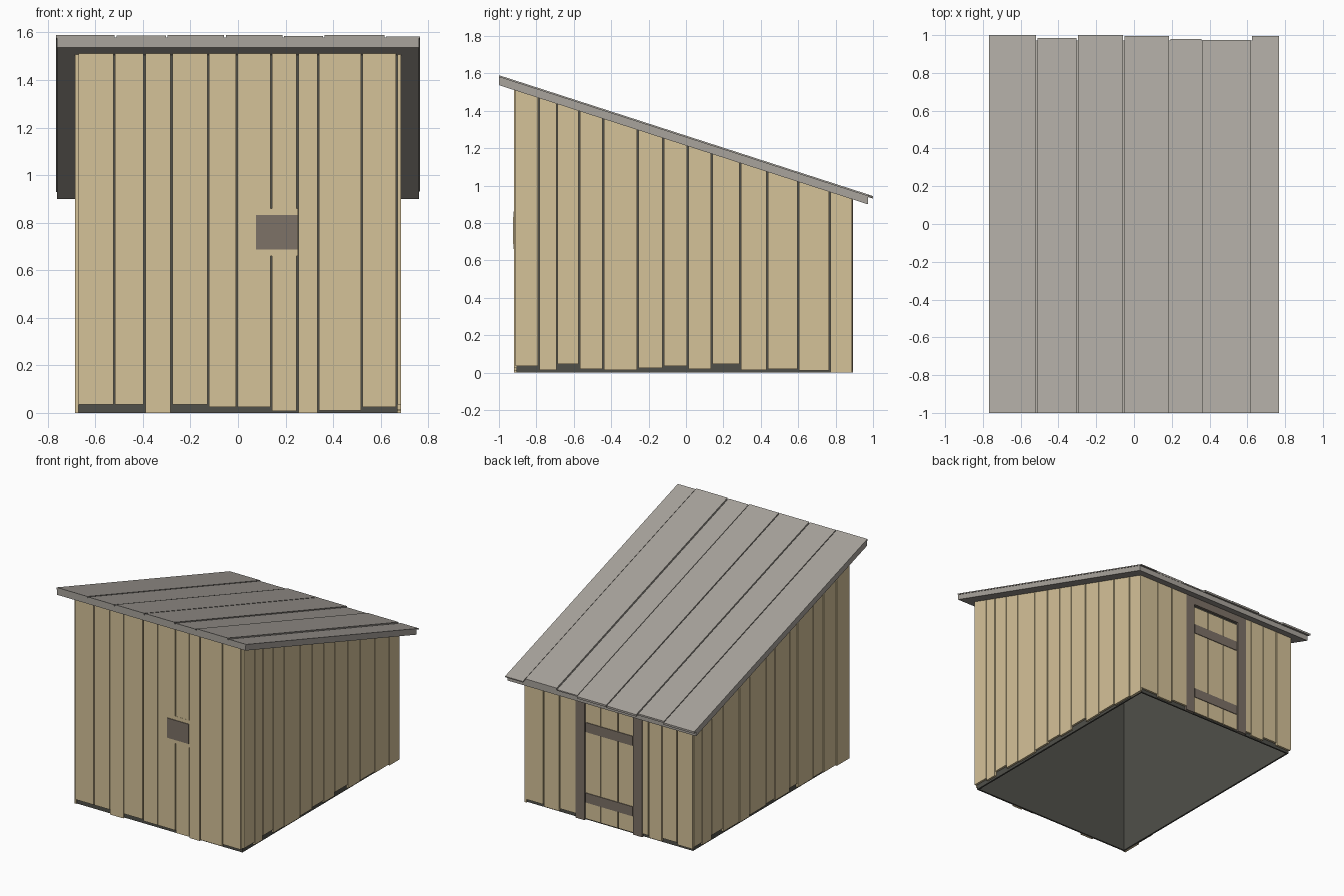
import bpy, bmesh

cube = bpy.data.objects.get("Cube")
if cube:
    bpy.data.objects.remove(cube, do_unlink=True)

SLOPE = 0.323
GAP = 0.0035                     # half the gap between boards
CX, FRONT, BACK = 0.67, -0.905, 0.875   # inner shell limits
THICK = 0.015


def material(name, rgb):
    m = bpy.data.materials.new(name)
    m.use_nodes = True
    m.diffuse_color = (*rgb, 1)
    m.node_tree.nodes["Principled BSDF"].inputs["Base Color"].default_value = (*rgb, 1)
    return m


TAN = material("tan wood", (0.665, 0.54, 0.315))
GREY = material("weathered grey", (0.395, 0.37, 0.335))
BROWN = material("dark brown wood", (0.205, 0.168, 0.135))
DARK = material("shadow dark", (0.08, 0.079, 0.068))


def under(y):
    """Height of the roof underside."""
    return 1.537 - SLOPE * (y + 1)


def add_box(bm, x, y, z0, z1):
    """Box between two x and two y limits; z limits may be functions of y."""
    for v in bmesh.ops.create_cube(bm, size=1)["verts"]:
        v.co.x = x[1] if v.co.x > 0 else x[0]
        v.co.y = y[1] if v.co.y > 0 else y[0]
        z = z1 if v.co.z > 0 else z0
        v.co.z = z(v.co.y) if callable(z) else z


def boxes(name, mat, items):
    bm = bmesh.new()
    for item in items:
        add_box(bm, *item)
    bmesh.ops.recalc_face_normals(bm, faces=bm.faces)
    me = bpy.data.meshes.new(name)
    bm.to_mesh(me)
    bm.free()
    me.materials.append(mat)
    ob = bpy.data.objects.new(name, me)
    bpy.context.collection.objects.link(ob)


def spans(edges):
    return [(a + GAP, b - GAP) for a, b in zip(edges, edges[1:])]


# Inner shell: four dark walls, open underneath
WALL = 0.012
boxes("inner_shell", DARK, [
    ((-CX, CX), (FRONT, FRONT + WALL), 0, under),
    ((-CX, CX), (BACK - WALL, BACK), 0, under),
    ((-CX, WALL - CX), (FRONT + WALL, BACK - WALL), 0, under),
    ((CX - WALL, CX), (FRONT + WALL, BACK - WALL), 0, under)])

# Front wall boards with uneven feet
front_edges = [-0.675, -0.52, -0.393, -0.28, -0.125, -0.005, 0.14, 0.25, 0.337, 0.52, 0.668]
front_feet = [0.035, 0.035, 0, 0.035, 0.025, 0.025, 0.008, 0, 0.01, 0.025]
fy = (FRONT - THICK, FRONT)
boxes("front_boards", TAN,
      [(x, fy, z, under) for x, z in zip(spans(front_edges), front_feet)])

# Side wall boards
left_edges = [-0.915, -0.787, -0.69, -0.57, -0.443, -0.258, -0.122, 0.01, 0.137, 0.29,
              0.435, 0.60, 0.768, 0.89]
left_feet = [0.035, 0.015, 0.045, 0.02, 0.015, 0.025, 0.035, 0.02, 0.045, 0.015, 0.02, 0.01, 0]
right_edges = [-0.915, -0.76, -0.61, -0.49, -0.31, -0.22, -0.05, 0.05, 0.24, 0.36,
               0.55, 0.68, 0.79, 0.89]
for name, side, edges, feet in (("left_boards", 1, left_edges, left_feet),
                                ("right_boards", -1, right_edges, left_feet[::-1])):
    sx = sorted((side * CX, side * (CX + THICK)))
    boxes(name, TAN, [(sx, y, z, under) for y, z in zip(spans(edges), feet)])

# Back wall boards on both sides of the door
by = (BACK, BACK + THICK)
back_x = spans([-0.68, -0.55, -0.43, -0.32, -0.265]) + spans([0.265, 0.40, 0.53, 0.68])
back_feet = [0.02, 0.035, 0.01, 0.025, 0.03, 0.01, 0.025]
boxes("back_boards", TAN, [(x, by, z, under) for x, z in zip(back_x, back_feet)])

# Door in the back wall: boards, rails and a frame of posts and header
boxes("door_boards", TAN,
      [(x, (BACK, BACK + 0.01), 0.01, 0.855) for x in spans([-0.197, -0.07, 0.07, 0.197])])
boxes("door_rails", BROWN,
      [((-0.19, 0.19), (BACK, BACK + 0.015), z, z + 0.07) for z in (0.13, 0.645)])
boxes("door_posts", BROWN,
      [(x, (BACK, BACK + 0.018), 0, under) for x in ((-0.27, -0.197), (0.197, 0.27))])
boxes("door_header", BROWN, [((-0.197, 0.197), (BACK, BACK + 0.018), 0.87, under)])

# Latch plate on the front, with the backing batten behind it
boxes("latch_backing", TAN, [((0.132, 0.252), (FRONT - 0.016, FRONT), 0.66, 0.86)])
boxes("latch_plate", BROWN, [((0.075, 0.25), (FRONT - 0.021, FRONT - 0.014), 0.688, 0.832)])

# Roof deck
boxes("roof_deck", GREY,
      [((-0.762, 0.762), (-1, 0.972), under, lambda y: under(y) + 0.041)])

# Roof boards of uneven length and thickness
roof_edges = [-0.77, -0.515, -0.30, -0.055, 0.19, 0.36, 0.62, 0.77]
roof_ends = [1, 0.985, 1, 0.995, 0.98, 0.975, 0.995]
roof_tops = [0.053, 0.051, 0.053, 0.053, 0.048, 0.053, 0.046]
boxes("roof_boards", GREY,
      [(x, (-1, end), lambda y: under(y) + 0.039, lambda y, t=top: under(y) + t)
       for x, end, top in zip(spans(roof_edges), roof_ends, roof_tops)])
